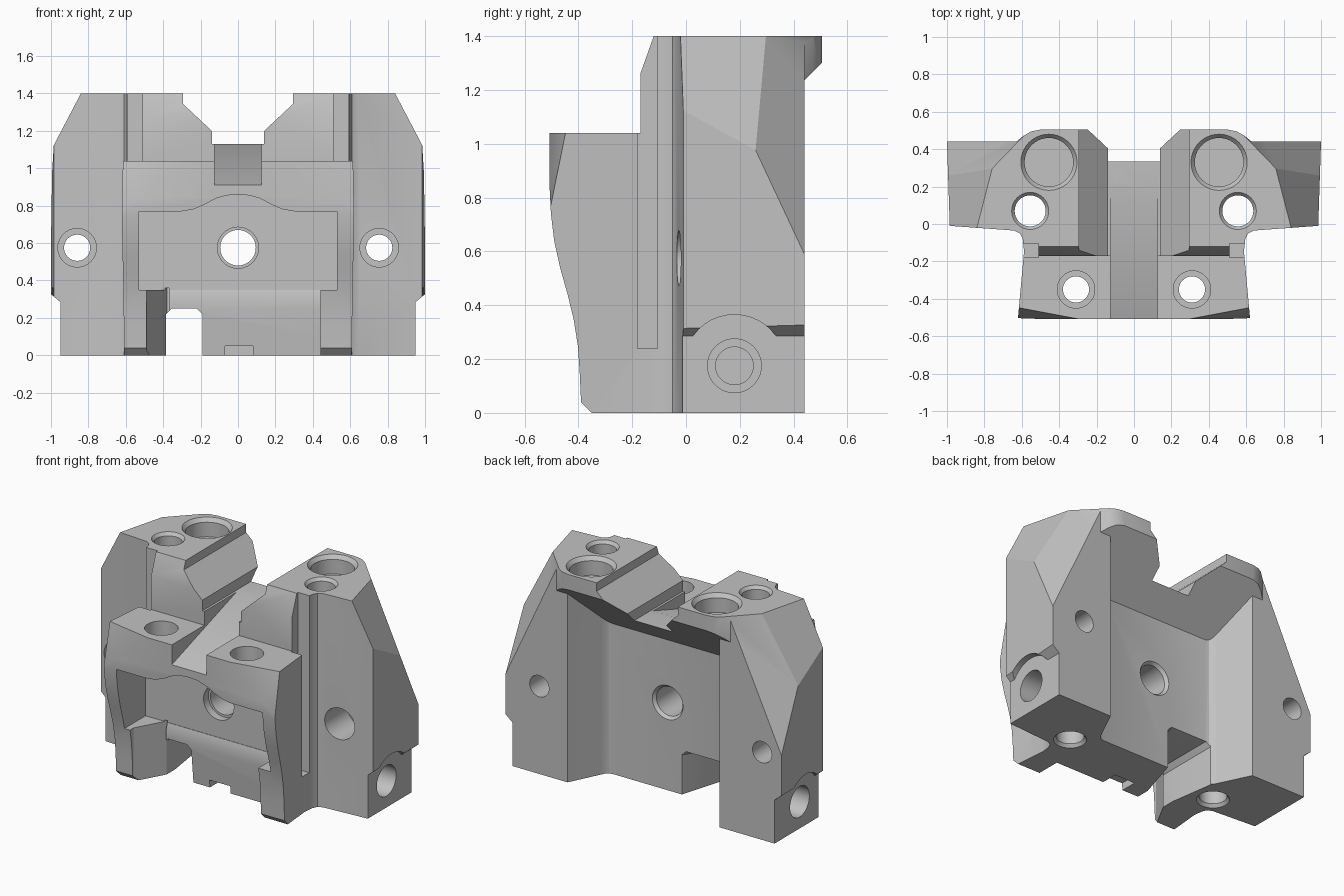
import bpy, bmesh, math
from mathutils import Vector

if "Cube" in bpy.data.objects:
    bpy.data.objects.remove(bpy.data.objects["Cube"])

steel = bpy.data.materials.new("machined_grey")
steel.use_nodes = True
GREY = (0.54, 0.54, 0.54, 1)
steel.diffuse_color = GREY
steel.node_tree.nodes["Principled BSDF"].inputs["Base Color"].default_value = GREY


def place(axis, u, v, w):
    """Profile coordinates u, v and depth w along the given axis."""
    return {"x": (w, u, v), "y": (u, w, v), "z": (u, v, w)}[axis]


def loft(name, axis, start, end, a, b, planes=()):
    """Join two profiles along an axis, then trim with (point, outward normal) planes."""
    bm = bmesh.new()
    rings = [[bm.verts.new(place(axis, u, v, w)) for u, v in pts]
             for pts, w in ((start, a), (end, b))]
    n = len(start)
    bm.faces.new(rings[0])
    bm.faces.new(rings[1])
    for i in range(n):
        j = (i + 1) % n
        bm.faces.new((rings[0][i], rings[0][j], rings[1][j], rings[1][i]))
    bmesh.ops.recalc_face_normals(bm, faces=bm.faces)
    for co, no in planes:
        geom = bm.verts[:] + bm.edges[:] + bm.faces[:]
        res = bmesh.ops.bisect_plane(bm, geom=geom, plane_co=co, plane_no=no, clear_outer=True)
        edges = [e for e in res["geom_cut"] if isinstance(e, bmesh.types.BMEdge)]
        bmesh.ops.holes_fill(bm, edges=edges, sides=0)
    bmesh.ops.recalc_face_normals(bm, faces=bm.faces)
    mesh = bpy.data.meshes.new(name)
    bm.to_mesh(mesh)
    bm.free()
    obj = bpy.data.objects.new(name, mesh)
    bpy.context.collection.objects.link(obj)
    mesh.materials.append(steel)
    return obj


def circle(u, v, r, n=40):
    return [(u + r * math.cos(math.tau * i / n), v + r * math.sin(math.tau * i / n))
            for i in range(n)]


def rect(u0, u1, v0, v1):
    return [(u0, v0), (u1, v0), (u1, v1), (u0, v1)]


def arch(u0, u1, top, r=0.03):
    """Slot opening downwards with chamfered upper corners."""
    return [(u0, -0.1), (u0, top - r), (u0 + r, top), (u1 - r, top), (u1, top - r), (u1, -0.1)]


def mirrored(pts):
    """Close a right-hand half profile with its mirror image."""
    return pts + [(-u, v) for u, v in reversed(pts) if abs(u) > 1e-6]


def both_sides(planes):
    flip = Vector((-1, 1, 1))
    return planes + [(Vector(c) * flip, Vector(n) * flip) for c, n in planes]


def combine(target, tool, mode="DIFFERENCE"):
    mod = target.modifiers.new("cut", "BOOLEAN")
    mod.operation, mod.solver, mod.object = mode, "EXACT", tool
    bpy.ops.object.select_all(action="DESELECT")
    bpy.context.view_layer.objects.active = target
    target.select_set(True)
    bpy.ops.object.modifier_apply(modifier=mod.name)
    bpy.data.objects.remove(tool)


def cut(axis, pts, a, b, planes=()):
    combine(body, loft("cutter", axis, pts, pts, a, b, planes))


def bore(axis, u, v, r, a, b):
    cut(axis, circle(u, v, r), a, b)


def taper(axis, start, end, a, b):
    combine(body, loft("cutter", axis, start, end, a, b))


def chamfer(axis, u, v, r0, r1, a, b):
    """Conical rim, radius r0 at depth a to r1 at depth b."""
    taper(axis, circle(u, v, r0), circle(u, v, r1), a, b)


# Rear body: wings and towers, with sloping outer shoulders
plan = mirrored([(0.5, 0.505), (0.55, 0.495), (0.59, 0.472), (0.63, 0.44), (1, 0.44), (0.985, -0.01),
                 (0.64, -0.035), (0.61, -0.05), (0.595, -0.08), (0.585, -0.17)])
shoulders = both_sides([((0.84, -0.02, 1.4), (0.093, 0.024, 0.0496)),
                        ((0.765, 0.29, 1.4), (0.1215, 0.1175, 0.057))])
tower_front = [((0, -0.12, 1.4), (0, -0.14, 0.05))]
body = loft("clamp_body", "z", plan, plan, 0, 1.4, shoulders + tower_front)

# Front block with curved face, tapering sides and trimmed upper corners
side = [(-0.1, 0), (-0.35, 0), (-0.39, 0.04), (-0.395, 0.15), (-0.402, 0.25), (-0.418, 0.35),
        (-0.44, 0.44), (-0.468, 0.54), (-0.49, 0.64), (-0.502, 0.74), (-0.507, 0.84),
        (-0.507, 1.04), (-0.1, 1.04)]
trims = both_sides([((0.62, -0.5, 0.5), (0.33, 0.03, 0)),
                    ((0.3, -0.507, 1.04), (0.06, -0.32, 0.066))])
combine(body, loft("front_block", "x", side, side, -0.65, 0.65, trims), "UNION")

# Rear lip underside and central rear recess, sharing one slope
cut("x", [(0.44, -0.1), (0.44, 1.235), (0.7, 1.495), (0.8, 1.495), (0.8, -0.1)], -1.2, 1.2)
recess = mirrored([(0.55, 0.7), (0.55, 0.44), (0.45, 0.235), (0.437, 0.211), (0.42, 0.196),
                   (0.395, 0.19)])
cut("z", recess, -0.1, 1.6, [((0, 0.19, 0.985), (0, -1, 1))])

# Front pocket with bulged upper edge
cut("y", mirrored([(0.53, 0.35), (0.53, 0.77), (0.3, 0.77), (0.24, 0.78), (0.18, 0.805),
                   (0.12, 0.838), (0.06, 0.855), (0, 0.86)]), -0.8, -0.2)

# Space between the front legs
cut("x", [(-0.8, -0.1), (-0.18, -0.1), (-0.2, 0.1), (-0.215, 0.25), (-0.215, 0.31), (-0.2, 0.36),
          (-0.8, 0.36)], -0.38, 0.44)
cut("z", [(-0.49, -0.8), (-0.49, -0.38), (-0.38, -0.18), (-0.37, -0.18), (-0.37, -0.8)], -0.1, 0.36)

# Through notch beside the left leg, flaring to the rear, and the small keyway
cut("y", arch(-0.385, -0.19, 0.25), -0.8, 0.6)
taper("y", arch(-0.385, -0.19, 0.25), arch(-0.43, -0.1, 0.29), -0.1, 0.2)
cut("y", rect(-0.07, 0.08, -0.1, 0.05), -0.6, -0.08)

# Valley between the towers and the sloping channel below it
cut("y", mirrored([(0.295, 1.6), (0.295, 1.345), (0.14, 1.2), (0.14, 1.13)]), -0.3, 0.8)
cut("x", [(-0.8, 0.813), (0.16, 1.13), (0.8, 1.13), (0.8, 1.6), (-0.8, 1.6)], -0.125, 0.125)

for s in (-1, 1):
    # Vertical side groove
    cut("z", rect(s * 0.51, s * 0.8, -0.18, -0.105), 0.24, 1.6)
    # Lower side step with an arch around the side hole
    cut("y", [(s * 0.95, -0.1), (s * 0.95, 0.285), (s * 1.01, 0.335), (s * 1.2, 0.335),
              (s * 1.2, -0.1)], -0.11, 0.6)
    bore("x", 0.18, 0.175, 0.19, s * 0.95, s * 1.2)
    # Stepped side hole
    bore("x", 0.18, 0.175, 0.1, s * 0.8, s * 1.2)
    bore("x", 0.18, 0.175, 0.07, s * 0.7, s * 1.2)
    # Wide blind tower bore
    bore("z", s * 0.455, 0.33, 0.13, 1.28, 1.6)
    chamfer("z", s * 0.455, 0.33, 0.13, 0.151, 1.375, 1.401)
    # Narrow through bore, chamfered at both ends
    bore("z", s * 0.555, 0.07, 0.083, -0.1, 1.6)
    chamfer("z", s * 0.555, 0.07, 0.083, 0.1, 1.38, 1.401)
    chamfer("z", s * 0.555, 0.07, 0.1, 0.083, -0.001, 0.02)
    # Stepped screw hole in the front block
    bore("z", s * 0.31, -0.35, 0.1, 0.88, 1.6)
    bore("z", s * 0.31, -0.35, 0.07, 0.6, 1.6)

# Stepped front-to-back holes in the wings and the centre
for x, r, rim, depth in ((-0.86, 0.07, 0.103, 0.2), (0.755, 0.07, 0.103, 0.2),
                         (0, 0.095, 0.11, -0.15)):
    bore("y", x, 0.575, r, -0.3, 0.8)
    bore("y", x, 0.575, rim, -0.3, depth)
chamfer("y", 0, 0.575, 0.095, 0.112, 0.17, 0.191)

body.data.materials.clear()
body.data.materials.append(steel)
bpy.context.view_layer.objects.active = body
body.select_set(True)
bpy.ops.object.shade_smooth_by_angle(angle=math.radians(25))
